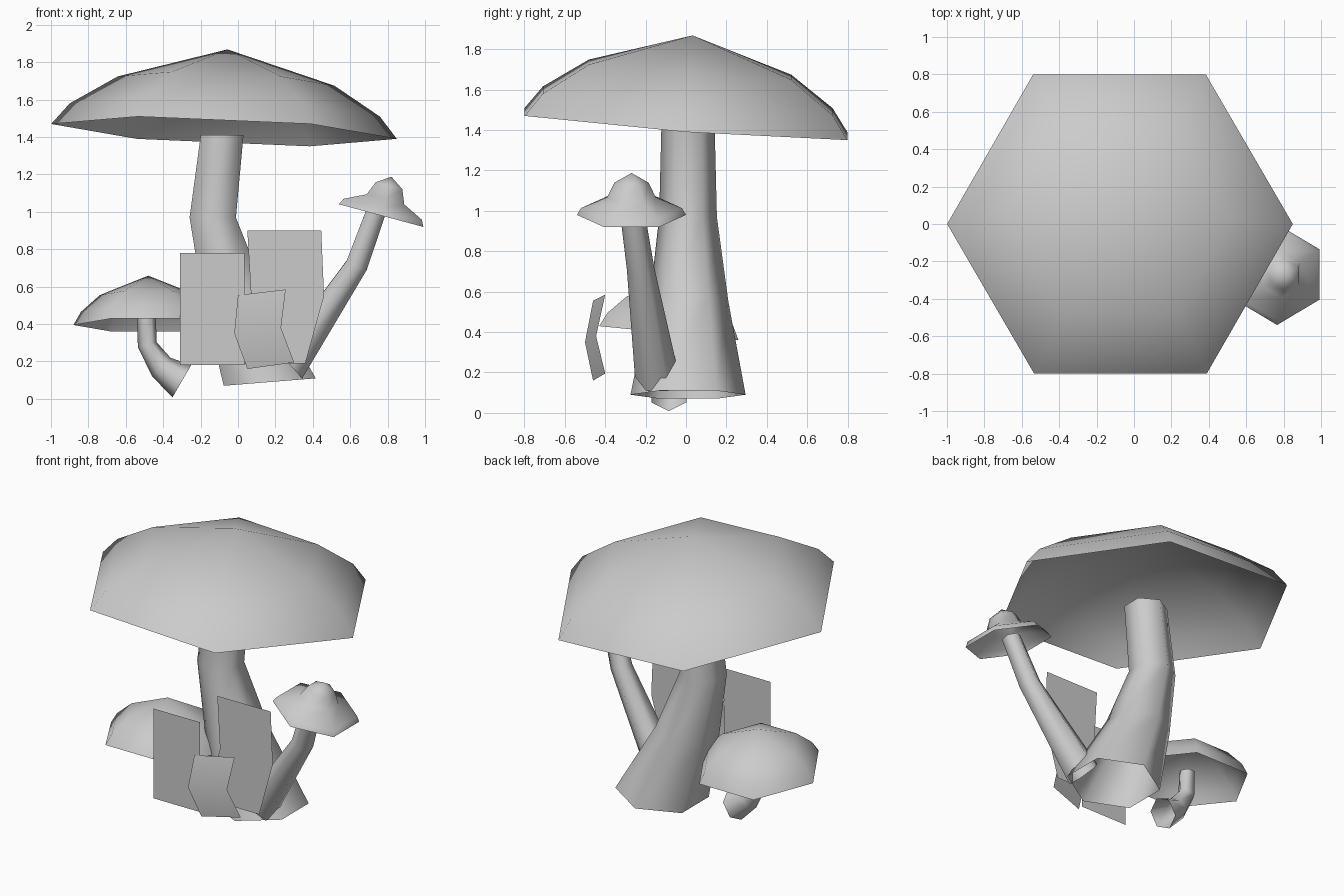
import bpy, bmesh
from math import cos, sin, pi
from mathutils import Vector

cube = bpy.data.objects.get("Cube")
if cube:
    bpy.data.objects.remove(cube, do_unlink=True)

GREY = (0.6, 0.6, 0.6, 1.0)
grey = bpy.data.materials.new("plain grey")
grey.use_nodes = True
grey.diffuse_color = GREY
grey.node_tree.nodes["Principled BSDF"].inputs["Base Color"].default_value = GREY


def finish(name, bm, smooth=True):
    mesh = bpy.data.meshes.new(name)
    for f in bm.faces:
        f.smooth = smooth
    bm.to_mesh(mesh)
    bm.free()
    mesh.materials.append(grey)
    obj = bpy.data.objects.new(name, mesh)
    bpy.context.collection.objects.link(obj)
    return obj


def hex_ring(bm, center, radius, normal, turn):
    """Six-sided ring square to normal; with turn 0 its corners point along y."""
    n = Vector(normal).normalized()
    u = (Vector((0, 1, 0)) - n * n.y).normalized()
    v = u.cross(n)
    return [bm.verts.new(Vector(center) + radius * (cos(a) * u + sin(a) * v))
            for a in (turn - i * pi / 3 for i in range(6))]


def bridge(bm, low, high):
    for i in range(6):
        j = (i + 1) % 6
        bm.faces.new((low[i], low[j], high[j], high[i]))


def stem(name, rings, turn=0):
    """Open tube through (center, radius, normal) rings, listed upwards."""
    bm = bmesh.new()
    loops = [hex_ring(bm, c, r, n, turn) for c, r, n in rings]
    for low, high in zip(loops, loops[1:]):
        bridge(bm, low, high)
    return finish(name, bm)


def cap(name, center, normal, profile, height, turn):
    """Open shell of (radius, height) rings closed by a tip."""
    bm = bmesh.new()
    n = Vector(normal).normalized()
    loops = [hex_ring(bm, Vector(center) + n * h, r, n, turn) for r, h in profile]
    for low, high in zip(loops, loops[1:]):
        bridge(bm, low, high)
    tip = bm.verts.new(Vector(center) + n * height)
    for i in range(6):
        bm.faces.new((loops[-1][i], loops[-1][(i + 1) % 6], tip))
    return finish(name, bm)


def blade(name, rows):
    """Thin grass sheet from rows of (left, right) points, listed downwards."""
    bm = bmesh.new()
    pairs = [[bm.verts.new(p) for p in row] for row in rows]
    for (a, b), (c, d) in zip(pairs, pairs[1:]):
        bm.faces.new((a, c, d, b))
    return finish(name, bm)


# Large mushroom
cap("large_cap", (-0.075, 0, 1.43), (0.043, 0.075, 1),
    [(0.925, 0), (0.83, 0.115), (0.58, 0.27)], 0.44, pi / 2)
stem("large_stem", [
    ((0.17, 0.01, 0.09), 0.285, (-0.08, 0, 1)),
    ((-0.02, 0.015, 0.55), 0.195, (-0.15, 0, 1)),
    ((-0.135, 0.01, 0.97), 0.143, (0, 0, 1)),
    ((-0.085, 0.01, 1.41), 0.132, (0, 0, 1))])

# Low mushroom
cap("low_cap", (-0.48, -0.085, 0.395), (0, 0.1, 1),
    [(0.4, 0), (0.36, 0.07), (0.26, 0.16)], 0.265, pi / 2)
stem("low_stem", [
    ((-0.3, -0.085, 0.095), 0.1, (-0.86, 0, 0.5)),
    ((-0.41, -0.085, 0.17), 0.07, (-0.7, 0, 0.7)),
    ((-0.485, -0.085, 0.29), 0.052, (-0.25, 0, 1)),
    ((-0.49, -0.085, 0.45), 0.05, (0, 0, 1))], pi / 2)

# Tall thin mushroom
cap("thin_cap", (0.765, -0.27, 0.98), (0.26, 0, 0.97),
    [(0.27, 0), (0.25, 0.035), (0.12, 0.09), (0.085, 0.165)], 0.215, 0)
stem("thin_stem", [
    ((0.28, -0.143, 0.18), 0.11, (0.75, 0, 0.66)),
    ((0.635, -0.225, 0.715), 0.068, (0.4, -0.1, 0.9)),
    ((0.745, -0.27, 1.02), 0.06, (0.3, -0.1, 1))])

# Grass blades
blade("left_blade", [
    ((-0.31, -0.45, 0.78), (0.035, -0.45, 0.78)),
    ((-0.31, -0.45, 0.18), (0.035, -0.45, 0.18))])
blade("tall_blade", [
    ((0.05, -0.29, 0.9), (0.445, -0.29, 0.9)),
    ((0.07, -0.29, 0.55), (0.46, -0.29, 0.55)),
    ((-0.03, -0.29, 0.19), (0.36, -0.29, 0.19))])
blade("short_blade", [
    ((0, -0.46, 0.555), (0.255, -0.4, 0.585)),
    ((-0.02, -0.5, 0.35), (0.23, -0.445, 0.38)),
    ((0.05, -0.46, 0.16), (0.3, -0.4, 0.195))])
